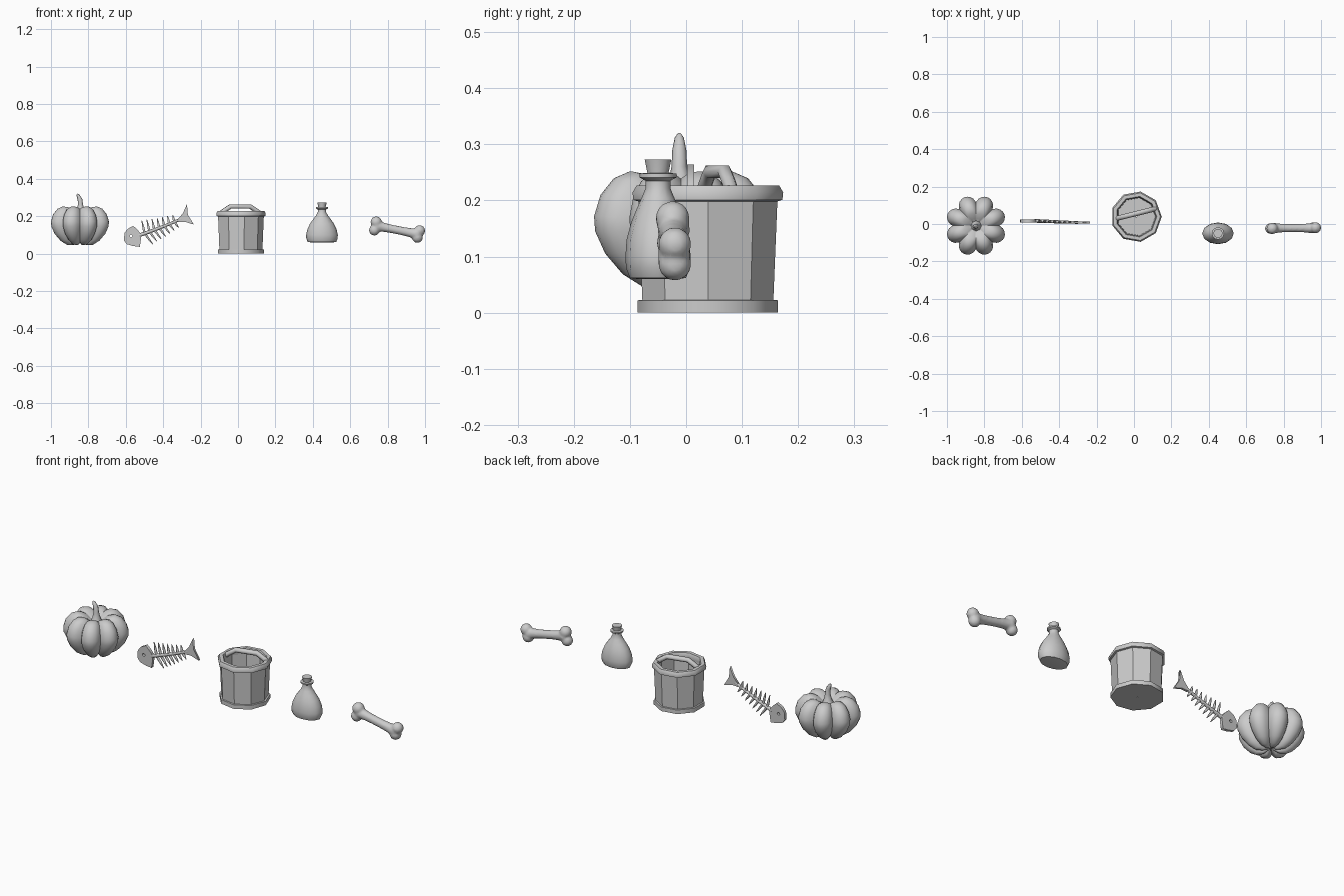
import bpy, math
from mathutils import Vector

if "Cube" in bpy.data.objects:
    bpy.data.objects.remove(bpy.data.objects["Cube"])


def mesh_object(name, verts, faces, smooth=40):
    me = bpy.data.meshes.new(name)
    me.from_pydata(verts, [], faces)
    me.update()
    ob = bpy.data.objects.new(name, me)
    bpy.context.collection.objects.link(ob)
    bpy.ops.object.select_all(action='DESELECT')
    ob.select_set(True)
    bpy.context.view_layer.objects.active = ob
    if smooth:
        bpy.ops.object.shade_smooth_by_angle(angle=math.radians(smooth))
    return ob


def lathe(name, profile, n, centre, smooth=40, closed=False, shape=None):
    """Rings of (rx, ry, z); shape(angle, rx, ry, z) may reshape a point."""
    verts, faces = [], []
    for rx, ry, z in profile:
        for i in range(n):
            a = math.tau * i / n
            x, y, h = rx, ry, z
            if shape:
                x, y, h = shape(a, rx, ry, z)
            verts.append((centre[0] + x * math.cos(a), centre[1] + y * math.sin(a), h))
    m = len(profile)
    for j in range(m if closed else m - 1):
        k = (j + 1) % m
        for i in range(n):
            i2 = (i + 1) % n
            faces.append((j * n + i, j * n + i2, k * n + i2, k * n + i))
    if not closed:
        faces.append(tuple(reversed(range(n))))
        faces.append(tuple(range((m - 1) * n, m * n)))
    return mesh_object(name, verts, faces, smooth)


def rounds(pts):
    return [(r, r, z) for r, z in pts]


def tube(name, strands, res=2):
    """Tapered tubes; each strand is a list of (x, y, z, radius)."""
    cu = bpy.data.curves.new(name, 'CURVE')
    cu.dimensions = '3D'
    cu.bevel_depth = 1
    cu.bevel_resolution = res
    cu.use_fill_caps = True
    for pts in strands:
        sp = cu.splines.new('POLY')
        sp.points.add(len(pts) - 1)
        for p, (x, y, z, r) in zip(sp.points, pts):
            p.co = (x, y, z, 1)
            p.radius = r
    ob = bpy.data.objects.new(name, cu)
    bpy.context.collection.objects.link(ob)
    return ob


def plate(name, loops, y, thick):
    """Flat outline in x-z, inner loops become holes."""
    cu = bpy.data.curves.new(name, 'CURVE')
    cu.dimensions = '2D'
    cu.fill_mode = 'BOTH'
    cu.extrude = thick / 2
    for pts in loops:
        sp = cu.splines.new('POLY')
        sp.points.add(len(pts) - 1)
        for p, (x, z) in zip(sp.points, pts):
            p.co = (x, z, 0, 1)
        sp.use_cyclic_u = True
    ob = bpy.data.objects.new(name, cu)
    ob.rotation_euler = (math.pi / 2, 0, 0)
    ob.location = (0, y, 0)
    bpy.context.collection.objects.link(ob)
    return ob


# pumpkin: eight lobes with grooves
def lobes(a, rx, ry, z):
    s = abs(math.sin(4 * a)) ** 0.75
    f = 0.77 + 0.23 * s
    return rx * f, ry * f, 0.15 + (z - 0.15) * (0.87 + 0.13 * s)


lathe("pumpkin", rounds([(.006, .058), (.04, .045), (.075, .047), (.11, .068), (.143, .105),
                         (.162, .145), (.164, .172), (.152, .21), (.127, .24), (.098, .252),
                         (.068, .247), (.04, .228), (.02, .215), (.006, .21)]),
      64, (-.845, -.009), 60, shape=lobes)
tube("pumpkin_stem", [[(-.843, -.011, .205, .034), (-.842, -.011, .23, .021), (-.842, -.012, .26, .014),
                       (-.845, -.012, .29, .0125), (-.856, -.012, .312, .008), (-.86, -.012, .318, .004)]])

# fish skeleton
eye = [(-.572 + .008 * math.cos(math.tau * i / 8), .094 + .008 * math.sin(math.tau * i / 8))
       for i in range(8)]
plate("fish_head", [[(-.594, .05), (-.61, .07), (-.607, .11), (-.59, .132), (-.56, .148), (-.535, .125),
                     (-.517, .1), (-.52, .07), (-.525, .036), (-.56, .04)], eye], .017, .016)
plate("fish_tail", [[(-.325, .18), (-.295, .215), (-.273, .264), (-.268, .208),
                     (-.236, .155), (-.285, .17), (-.32, .168)]], .008, .012)
start, mid, end = Vector((-.53, .017, .097)), Vector((-.42, .012, .134)), Vector((-.30, .008, .187))


def spine_at(t):
    return (1 - t) ** 2 * start + 2 * t * (1 - t) * mid + t * t * end


tube("fish_spine", [[(*spine_at(i / 6), .010 - .003 * i / 6) for i in range(7)]])
ribs = []
for i in range(7):
    t = .14 + .115 * i
    c = spine_at(t)
    length = .078 - .048 * t
    for side in (1, -1):
        d = Vector((-.42 * side + .2, 0, .9 * side + .08))
        ribs.append([(*c, .0075), (*(c + d * length * .55), .006), (*(c + d * length), .0015)])
tube("fish_ribs", ribs, 1)

# wooden bucket: nine staves, hoops and a handle across the top
C = (.012, .039)
lathe("bucket_body", rounds([(.118, .005), (.1265, .21), (.108, .21), (.102, .02), (.003, .02),
                             (.003, .005)]), 9, C, 0, closed=True)
lathe("bucket_base_hoop", rounds([(.127, 0), (.127, .022), (.117, .023), (.003, .008), (.003, 0)]),
      9, C, 50, closed=True)
lathe("bucket_rim", rounds([(.125, .198), (.135, .201), (.1365, .214), (.129, .227), (.11, .227),
                            (.105, .215), (.107, .198)]), 9, C, 50, closed=True)
dx, dy = math.cos(math.radians(14)), math.sin(math.radians(14))
tube("bucket_handle", [[(.012 + s * dx, .056 + s * dy, z, .0135) for s, z in
                        ((-.108, .215), (-.085, .232), (-.055, .251), (.055, .251), (.085, .232), (.108, .215))]], 1)

# bottle: flattened body, round neck, lip and stopper
B = (.449, -.05)
lathe("bottle", [(.06, .036, .06), (.076, .05, .062), (.084, .057, .08), (.0845, .058, .10),
                 (.078, .056, .13), (.064, .048, .16), (.046, .038, .185), (.031, .029, .205),
                 (.022, .022, .222), (.022, .022, .235), (.033, .033, .241), (.033, .033, .248),
                 (.02, .02, .249)], 12, B, 50)
lathe("bottle_stopper", rounds([(.018, .235), (.02, .25), (.025, .273)]), 10, B)

# bone: shaft and four knuckles merged into one skin
verts, faces = [], []


def add_ball(c, r, n=14, m=9):
    base = len(verts)
    for j in range(m + 1):
        p = math.pi * (.001 + .998 * j / m)
        for i in range(n):
            a = math.tau * i / n
            verts.append((c[0] + r * math.sin(p) * math.cos(a), c[1] + r * math.sin(p) * math.sin(a),
                          c[2] - r * math.cos(p)))
    for j in range(m):
        for i in range(n):
            k = (i + 1) % n
            faces.append((base + j * n + i, base + j * n + k, base + (j + 1) * n + k, base + (j + 1) * n + i))
    faces.append(tuple(base + i for i in reversed(range(n))))
    faces.append(tuple(base + m * n + i for i in range(n)))


for x, y, z, r in ((.739, -.024, .168, .031), (.729, -.024, .125, .029),
                   (.971, -.02, .122, .030), (.959, -.02, .087, .030)):
    add_ball((x, y, z), r)
for i in range(21):
    t = i / 20
    add_ball((.745 + .21 * t, -.022, .147 - .042 * t), .0225 + .007 * abs(2 * t - 1) ** 3)
bone = mesh_object("bone", verts, faces, 0)
rm = bone.modifiers.new("merge", 'REMESH')
rm.mode = 'VOXEL'
rm.voxel_size = .006
rm.use_smooth_shade = True
sm = bone.modifiers.new("soften", 'SMOOTH')
sm.factor = .5
sm.iterations = 3
